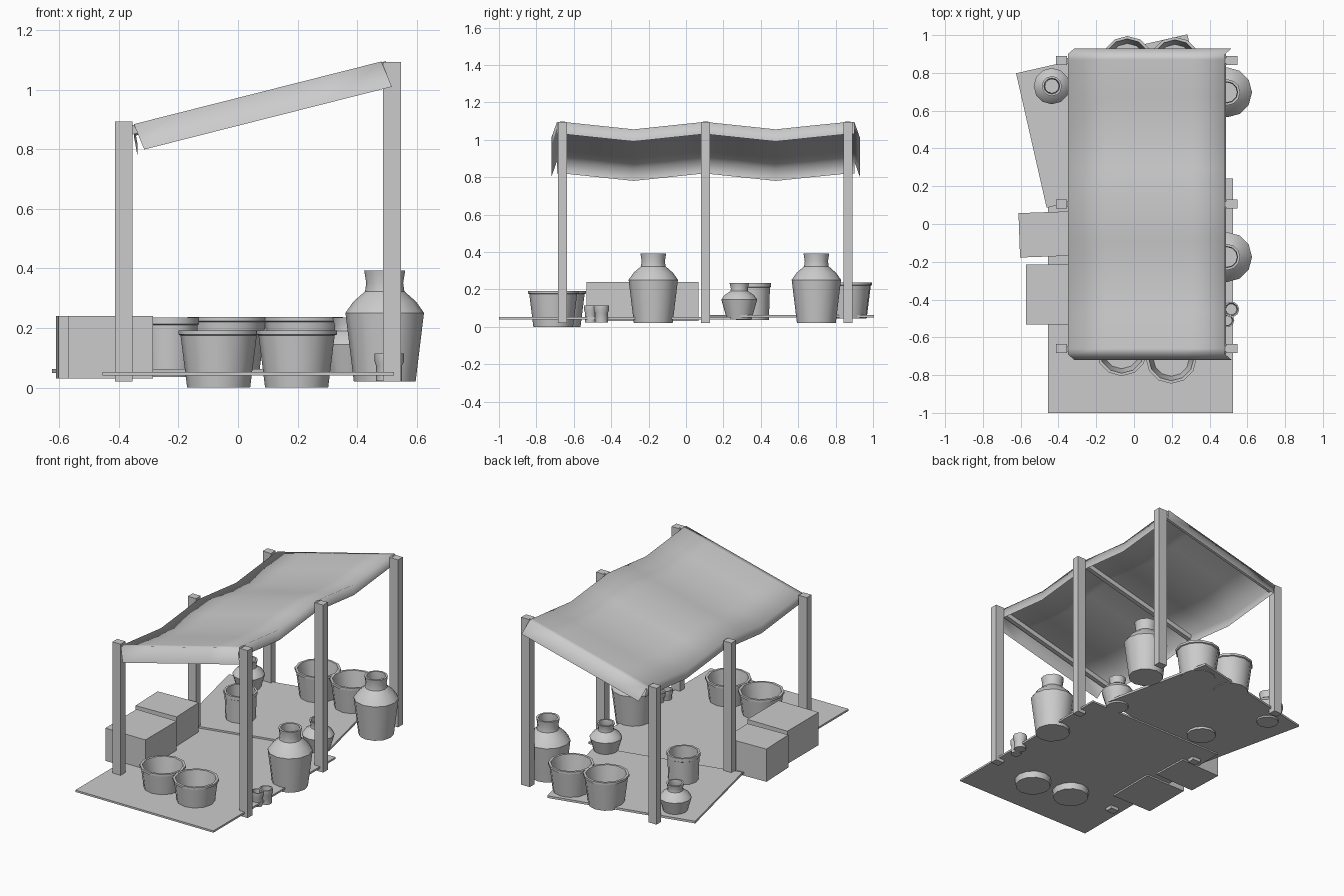
import bpy, bmesh, math
from mathutils import Matrix, Vector

if "Cube" in bpy.data.objects:
    bpy.data.objects.remove(bpy.data.objects["Cube"])


def finish(name, bm, smooth=None, recalc=True):
    if recalc:
        bmesh.ops.recalc_face_normals(bm, faces=bm.faces[:])
    me = bpy.data.meshes.new(name)
    bm.to_mesh(me)
    bm.free()
    ob = bpy.data.objects.new(name, me)
    bpy.context.collection.objects.link(ob)
    if smooth:
        bpy.ops.object.select_all(action='DESELECT')
        ob.select_set(True)
        bpy.context.view_layer.objects.active = ob
        bpy.ops.object.shade_smooth_by_angle(angle=math.radians(smooth))
    return ob


def box(name, center, size, rot_z=0.0, rot_y=0.0):
    bm = bmesh.new()
    m = (Matrix.Translation(center) @ Matrix.Rotation(rot_z, 4, 'Z')
         @ Matrix.Rotation(rot_y, 4, 'Y') @ Matrix.Diagonal((*size, 1)))
    bmesh.ops.create_cube(bm, size=1, matrix=m)
    return finish(name, bm)


def lathe(name, x, y, z, profile, sides=12):
    """Turned pot; the profile runs from outer base over the rim to the inner floor."""
    bm = bmesh.new()
    rings = []
    for r, h in profile:
        rings.append([bm.verts.new((x + r * math.cos(2 * math.pi * k / sides),
                                    y + r * math.sin(2 * math.pi * k / sides), z + h))
                      for k in range(sides)])
    for a, b in zip(rings, rings[1:]):
        for k in range(sides):
            n = (k + 1) % sides
            bm.faces.new((a[k], a[n], b[n], b[k]))
    bm.faces.new(rings[0][::-1])
    bm.faces.new(rings[-1])
    return finish(name, bm, 40)


# posts and sloping crossbeams
POST_Y = (-0.66, 0.105, 0.865)
slope = math.atan2(0.21, 0.83)
for i, y in enumerate(POST_Y):
    box(f"low_post_{i}", (-0.384, y, 0.457), (0.058, 0.048, 0.875))
    box(f"high_post_{i}", (0.518, y, 0.557), (0.06, 0.048, 1.075))
    box(f"crossbeam_{i}", (0.065, y, 0.972), (0.9, 0.028, 0.03), 0, -slope)

# canopy cloth: sagging between posts, with hanging hems on four sides
rows = [(-0.69, 0), (-0.66, 0), (-0.47, -0.02), (-0.28, -0.04), (-0.09, -0.02), (0.1, 0),
        (0.29, -0.02), (0.48, -0.04), (0.67, -0.02), (0.87, 0), (0.9, 0)]
xs = [-0.35, -0.14, 0.065, 0.27, 0.482]
bm = bmesh.new()
grid = []
for y, sag in rows:
    top = [Vector((x, y, 0.885 + 0.253 * (x + 0.35) + sag)) for x in xs]
    left = top[0] + Vector((0.012, 0, -0.065))
    right = top[-1] + Vector((0.006, 0, -0.065))
    grid.append([left] + top + [right])
drop = Vector((0.035, 0, -0.085))
front = [p + drop + Vector((0, -0.03, 0)) for p in grid[0]]
back = [p + drop + Vector((0, 0.03, 0)) for p in grid[-1]]
grid = [front] + grid + [back]
verts = [[bm.verts.new(p) for p in row] for row in grid]
nr, nc = len(verts), len(verts[0])
for r in range(nr - 1):
    for c in range(nc - 1):
        if r in (0, nr - 2) and c in (0, nc - 2):
            continue  # open corners
        bm.faces.new((verts[r][c], verts[r][c + 1], verts[r + 1][c + 1], verts[r + 1][c]))
bmesh.ops.delete(bm, geom=[v for v in bm.verts if not v.link_faces], context='VERTS')
finish("canopy_cloth", bm, 100, recalc=False)

# ground mats
box("front_mat", (0.035, -0.38, 0.046), (0.98, 1.24, 0.012))
box("back_mat", (-0.09, 0.545, 0.056), (0.93, 0.73, 0.014), math.radians(12.8))

# crates
box("front_crate", (-0.428, -0.373, 0.135), (0.285, 0.317, 0.21))
box("back_crate", (-0.465, -0.055, 0.135), (0.285, 0.235, 0.21), math.radians(2))

# tapered baskets
basket = [(0.106, 0), (0.128, 0.175), (0.135, 0.178), (0.135, 0.192),
          (0.12, 0.192), (0.096, 0.06)]
for i, (x, y, z) in enumerate([(-0.065, -0.67, 0), (0.197, -0.71, 0),
                               (-0.035, 0.86, 0.045), (0.217, 0.855, 0.045)]):
    lathe(f"basket_{i}", x, y, z, basket)

# tall straight pot
lathe("straight_pot", -0.23, 0.355, 0.035,
      [(0.088, 0), (0.094, 0.175), (0.099, 0.178), (0.099, 0.2), (0.086, 0.2), (0.078, 0.06)])

# large vases
vase = [(0.104, 0), (0.132, 0.23), (0.105, 0.268), (0.066, 0.302), (0.062, 0.33),
        (0.069, 0.372), (0.056, 0.372), (0.052, 0.30), (0.06, 0.26)]
for i, y in enumerate((-0.175, 0.697)):
    lathe(f"large_vase_{i}", 0.493, y, 0.021, vase)

# small jars
jar = [(0.066, 0), (0.096, 0.105), (0.08, 0.128), (0.047, 0.15), (0.045, 0.165),
       (0.053, 0.195), (0.042, 0.195), (0.036, 0.15), (0.05, 0.12)]
for i, (x, y) in enumerate([(0.37, 0.285), (-0.435, 0.73)]):
    lathe(f"small_jar_{i}", x, y, 0.04, jar)

# little cups
for i, (x, y, r) in enumerate([(0.515, -0.452, 0.042), (0.495, -0.51, 0.036)]):
    lathe(f"cup_{i}", x, y, 0.022, [(r * 0.85, 0), (r * 0.85, 0.05), (r, 0.065), (r, 0.092),
                                    (r * 0.8, 0.092), (r * 0.7, 0.03)], 10)
